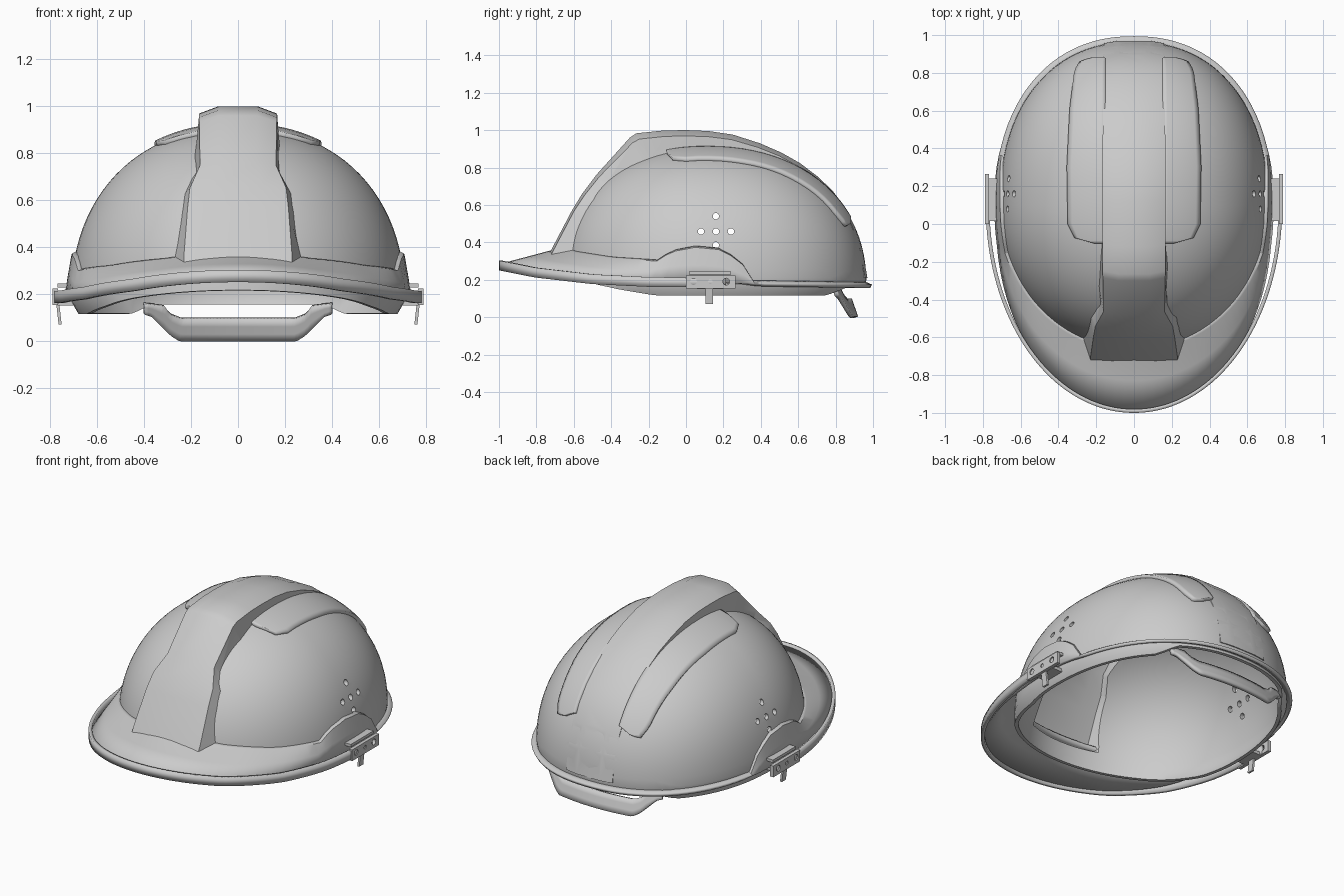
import bpy, bmesh, math
from mathutils import Vector

if "Cube" in bpy.data.objects:
    bpy.data.objects.remove(bpy.data.objects["Cube"])

YC, Z0, H = 0.1, 0.17, 0.74          # plan centre, base height and rise of the dome
A, FRONT, BACK = 0.712, 0.78, 0.865  # plan radii of the dome
NF, NB, P = 2.02, 2.22, 2.2          # roundness of plan front, plan back and profile
N = 96


def lerp(table, v):
    """Piecewise linear lookup, each entry (key, value)."""
    if v <= table[0][0]:
        return table[0][1]
    for p, q in zip(table, table[1:]):
        if v <= q[0]:
            return p[1] + (q[1] - p[1]) * (v - p[0]) / (q[0] - p[0])
    return table[-1][1]


def outline(t, a=A, front=FRONT, back=BACK):
    """Egg-shaped plan curve; t = 0 at the right side, negative sine = front."""
    c, s = math.cos(t), math.sin(t)
    b, n = (front, NF) if s < 0 else (back, NB)
    return (a * math.copysign(abs(c) ** (2 / n), c),
            YC + b * math.copysign(abs(s) ** (2 / n), s))


def arc(v):
    """Superellipse partner of v in 0..1 (radius from height or the reverse)."""
    return max(0, 1 - max(0, v) ** P) ** (1 / P)


def dome_point(t, z, g=0.0, k=1.0):
    r = k * (arc((z - Z0) / (H - g)) if z > Z0 else 1 - 0.8 * (Z0 - z))
    x, y = outline(t, A - g, FRONT - g, BACK - g)
    return Vector((x * r, YC + (y - YC) * r, z))


def finish(ob, angle=30):
    bpy.ops.object.select_all(action='DESELECT')
    ob.select_set(True)
    bpy.context.view_layer.objects.active = ob
    bpy.ops.object.shade_smooth_by_angle(angle=math.radians(angle))
    return ob


def new_object(name, bm):
    bmesh.ops.recalc_face_normals(bm, faces=bm.faces)
    me = bpy.data.meshes.new(name)
    bm.to_mesh(me)
    bm.free()
    ob = bpy.data.objects.new(name, me)
    bpy.context.collection.objects.link(ob)
    return ob


def loft(name, rows, loop=False, cap=False, join=False, thick=0):
    """Skin rows of points; loop closes each row, join links last row to first."""
    bm = bmesh.new()
    vs = [[bm.verts.new(p) for p in row] for row in rows]
    n = len(rows[0])
    for p, q in zip(vs, vs[1:] + (vs[:1] if join else [])):
        for i in range(n if loop else n - 1):
            j = (i + 1) % n
            bm.faces.new((p[i], p[j], q[j], q[i]))
    if cap:
        for row in (vs[0], vs[-1]):
            c = bm.verts.new(sum((v.co for v in row), Vector()) / n)
            for i in range(n):
                bm.faces.new((row[i], row[(i + 1) % n], c))
    ob = new_object(name, bm)
    if thick:
        m = ob.modifiers.new("thickness", 'SOLIDIFY')
        m.thickness, m.offset = thick, 0
    return finish(ob)


def boolean(ob, cutter, op='DIFFERENCE'):
    m = ob.modifiers.new("bool", 'BOOLEAN')
    m.operation, m.object, m.solver = op, cutter, 'EXACT'
    bpy.context.view_layer.objects.active = ob
    bpy.ops.object.modifier_apply(modifier=m.name)
    bpy.data.objects.remove(cutter)


def box(name, x, y, z, lean=0.0):
    """Box from ranges; lean shifts the bottom along x."""
    bm = bmesh.new()
    bmesh.ops.create_cube(bm, size=1)
    for v in bm.verts:
        low = v.co.z < 0
        v.co = [r[0] if c < 0 else r[1] for r, c in zip((x, y, z), v.co)]
        if low:
            v.co.x += lean
    return new_object(name, bm)


def drill(ob, y, z, r):
    bpy.ops.mesh.primitive_cylinder_add(vertices=20, radius=r, depth=2,
                                        location=(0, y, z), rotation=(0, math.pi / 2, 0))
    boolean(ob, bpy.context.object)


# height tables, looked up by y
BOTTOM = [(-.7, .22), (-.5, .18), (-.36, .147), (-.17, .115), (.78, .115), (.86, .155)]
STEP = [(-.7, .375), (-.6, .345), (-.4, .315), (-.15, .30), (-.08, .35),
        (.05, .375), (.2, .36), (.3, .28), (.34, .19), (1, .18)]
EDGE = [(-1, .28), (-.8, .24), (-.5, .205), (-.2, .19), (.15, .187), (.4, .172), (1, .165)]
ANGLES = [2 * math.pi * i / N for i in range(N)]


# closed dome body
def dome(name, g, drop):
    rows, m = [], 26
    for j in range(m + 1):
        f = math.cos(max(j / m, 0.01) * math.pi / 2)
        row = []
        for t in ANGLES:
            zb = lerp(BOTTOM, outline(t)[1]) - drop
            row.append(dome_point(t, zb + (Z0 + H - g - zb) * f, g))
        rows.append(row)
    return loft(name, rows, loop=True, cap=True)


# raised centre ridge: y, z, half width, shoulder drop factor
RIDGE = [(-.735, .33, .23, .985), (-.715, .37, .23, .985), (-.61, .57, .215, .985),
         (-.555, .66, .205, .98), (-.48, .76, .162, .975), (-.3, .96, .165, .96),
         (-.265, .983, .167, .955), (-.12, .998, .167, .955), (0, 1.0, .167, .955),
         (.12, .995, .167, .957), (.25, .976, .167, .96), (.394, .93, .167, .965),
         (.51, .88, .165, .97), (.61, .823, .165, .973), (.7, .755, .165, .977),
         (.78, .68, .165, .98), (.85, .59, .165, .983), (.9, .49, .162, .985),
         (.943, .364, .16, .985), (.97, .21, .16, .985)]


def ridge(name, scale, inset):
    rows, c = [], Vector((0, YC, .3))
    for y, z, w, s in RIDGE:
        d = (Vector((0, y, z)) - c) * scale
        w -= inset
        foot = lerp([(-.5, 1.25), (-.2, 1)], y)     # front flanks slope into the dome
        rows.append([c + d * k + Vector((x * w, 0, 0)) for x, k in
                     ((-foot, .8), (-1, s), (-.5, 1), (.5, 1), (1, s), (foot, .8))])
    return loft(name, rows, loop=True, cap=True)


# hollow shell with ridge and side vents
shell = dome("shell", 0, 0)
boolean(shell, ridge("ridge_outer", 1, 0), 'UNION')
boolean(shell, dome("shell_inside", .022, .1))
boolean(shell, ridge("ridge_inside", .955, .02))
for y, z in ((.16, .54), (.08, .458), (.16, .458), (.24, .458), (.16, .385)):
    drill(shell, y, z, .017)
finish(shell)

# brim in front, running into a narrow lip at the back
brim_rows = []
for t in ANGLES:
    zi = lerp(STEP, outline(t)[1])
    wide = .73 + .03 * min(1, max(0, -2 * math.sin(t) - .4))
    x, y = outline(t, wide, 1.085, .89)
    edge = Vector((x, y, lerp(EDGE, y)))
    a, b = dome_point(t, zi, 0, .985), dome_point(t, zi - .008, 0, 1.01)
    brim_rows.append([a, b, b.lerp(edge, .5), edge])
loft("brim", brim_rows, join=True, thick=.02)

# edging strip wrapped around the brim from clip to clip
strip = []
for i in range(81):
    t = math.radians(6) - math.radians(192) * i / 80
    x, y = outline(t, .775, 1.09, .86)
    z = lerp(EDGE, y)
    strip.append([(x, y, z - .028), (x, y, z + .024)])
loft("edging_strip", strip, thick=.02)

# raised panels beside the ridge, with side clips below them
PANEL = [(-.1, .20), (-.07, .31), (0, .345), (.3, .35), (.6, .335), (.8, .31), (.85, .28), (.87, .20)]
for side, sx in (("left", -1), ("right", 1)):
    rows = []
    ys = [-.1, -.085, -.07, -.035] + [.865 * math.sin(k / 22 * math.pi / 2) for k in range(23)]
    for y in ys:
        wide = lerp(PANEL, y)
        row = []
        for k in range(9):
            x = .15 + (wide - .15) * k / 8
            b, n = (BACK, NB) if y > YC else (FRONT, NF)
            rho = ((x / A) ** n + (abs(y - YC) / b) ** n) ** (1 / n)
            row.append((sx * x, YC + (y - YC) * 1.005, Z0 + H * arc(rho) * 1.005))
        rows.append(row)
    loft(side + "_top_panel", rows, thick=.03)

    # side clip: plate, upper bar, lug and hanging tab
    def rng(a, b):
        return (a, b) if sx > 0 else (-b, -a)
    plate = box(side + "_clip_plate", rng(.768, .79), (0, .265), (.152, .222))
    for y, r in ((.04, .018), (.13, .012), (.215, .018)):
        drill(plate, y, .19, r)
    finish(plate)
    box(side + "_clip_bar", rng(.72, .77), (.015, .24), (.228, .245))
    box(side + "_clip_lug", rng(.7, .77), (.06, .2), (.15, .17))
    box(side + "_clip_tab", rng(.762, .775), (.105, .145), (.07, .16), lean=-.01 * sx)

# nape bar hanging at the back
UP = [(0, .095), (.24, .095), (.29, .115), (.315, .15), (.4, .16)]
LOW = [(0, 0), (.25, 0), (.29, .025), (.37, .105), (.4, .115)]
rows = []
for i in range(57):
    x = -.4 + .8 * i / 56
    row = []
    for k in range(4):
        z = lerp(LOW, abs(x)) + (lerp(UP, abs(x)) - lerp(LOW, abs(x))) * k / 3
        row.append((x, .91 - .4 * x * x - .35 * z, z))
    rows.append(row)
loft("nape_bar", rows, thick=.022)
